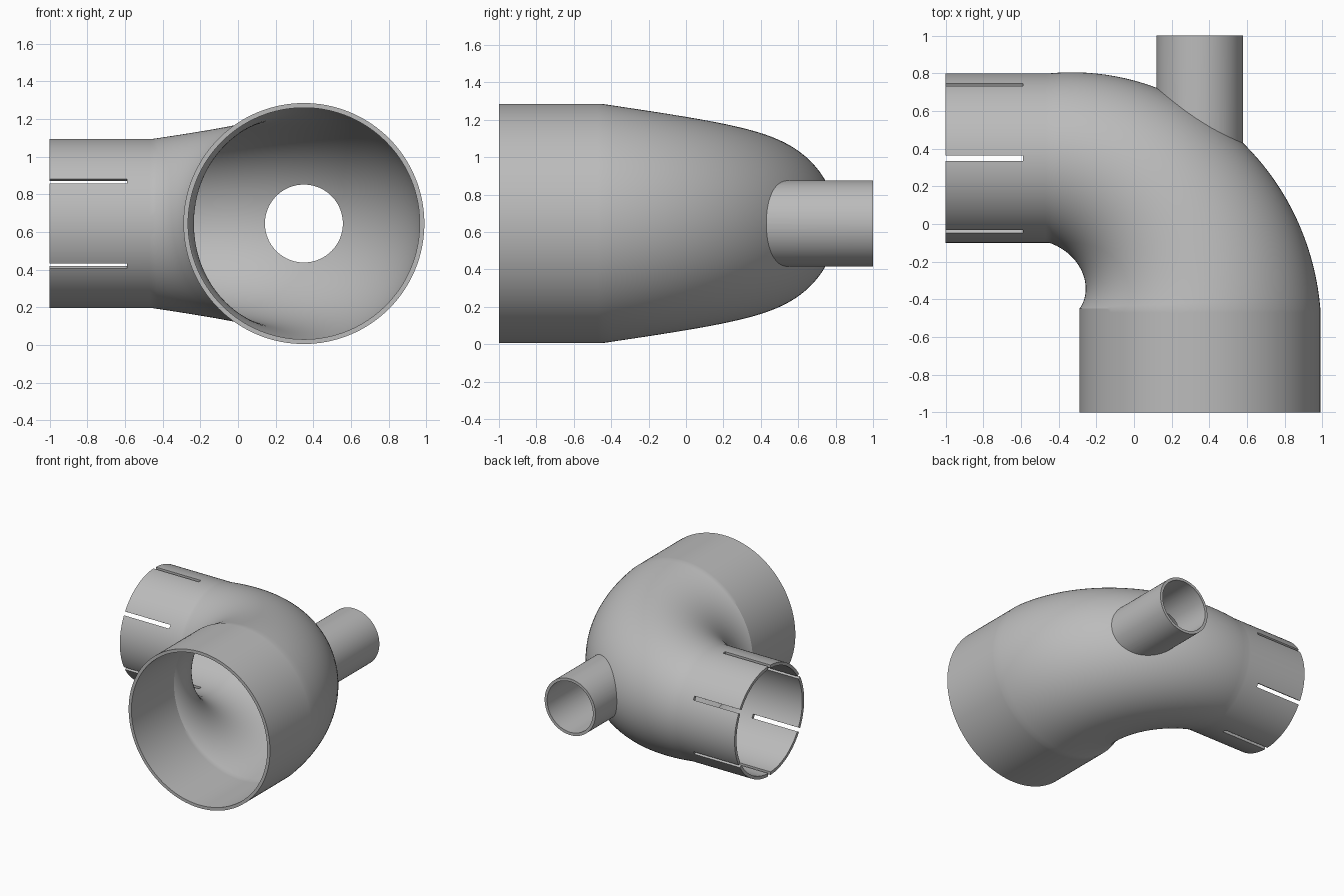
import bpy, bmesh
from math import sin, cos, pi, radians
from mathutils import Vector, Matrix

if "Cube" in bpy.data.objects:
    bpy.data.objects.remove(bpy.data.objects["Cube"])

AXIS_Z = 0.645            # height of every pipe axis
BEND = Vector((-0.45, -0.45, AXIS_Z))
BEND_R = 0.8
R_BIG, R_SMALL, WALL = 0.64, 0.45, 0.025
SIDES, STEPS = 128, 40

steel = bpy.data.materials.new("grey_steel")
steel.use_nodes = True
GREY = (0.5, 0.5, 0.5, 1)
steel.diffuse_color = GREY
steel.node_tree.nodes["Principled BSDF"].inputs["Base Color"].default_value = GREY


def to_object(bm, name):
    bmesh.ops.recalc_face_normals(bm, faces=bm.faces)
    mesh = bpy.data.meshes.new(name)
    bm.to_mesh(mesh)
    bm.free()
    mesh.materials.append(steel)
    obj = bpy.data.objects.new(name, mesh)
    bpy.context.collection.objects.link(obj)
    return obj


def elbow(name, inset, overshoot):
    """Solid reducing elbow: straight inlet, tapering bend, straight outlet."""
    stations = []         # (bend angle, distance along the straight, radius)
    for d in (0.55 + overshoot, 0.02):
        stations.append((0, -d, R_BIG))
    for i in range(STEPS + 1):
        t = i / STEPS
        stations.append((t * pi / 2, 0, R_BIG + (R_SMALL - R_BIG) * t))
    for d in (0.02, 0.55 + overshoot):
        stations.append((pi / 2, d, R_SMALL))
    bm = bmesh.new()
    rings = []
    for a, along, r in stations:
        out = Vector((cos(a), sin(a), 0))
        centre = BEND + out * BEND_R + Vector((-sin(a), cos(a), 0)) * along
        ring = []
        for k in range(SIDES):
            u = 2 * pi * k / SIDES
            offset = out * cos(u) + Vector((0, 0, sin(u)))
            ring.append(bm.verts.new(centre + offset * (r - inset)))
        rings.append(ring)
    for a, b in zip(rings, rings[1:]):
        for k in range(SIDES):
            n = (k + 1) % SIDES
            bm.faces.new((a[k], a[n], b[n], b[k]))
    bm.faces.new(rings[0])
    bm.faces.new(rings[-1])
    return to_object(bm, name)


def branch(name, radius, y0, y1):
    """Solid cylinder along y on the inlet axis."""
    bm = bmesh.new()
    place = Matrix.Translation((0.35, (y0 + y1) / 2, AXIS_Z)) @ Matrix.Rotation(pi / 2, 4, 'X')
    bmesh.ops.create_cone(bm, cap_ends=True, segments=96, radius1=radius,
                          radius2=radius, depth=y1 - y0, matrix=place)
    return to_object(bm, name)


def slot(name, angle):
    """Box that cuts one lengthwise slot in the outlet wall."""
    bm = bmesh.new()
    place = (Matrix.Translation((-0.84, 0.35, AXIS_Z)) @ Matrix.Rotation(angle, 4, 'X')
             @ Matrix.Translation((0, 0, R_SMALL)) @ Matrix.Diagonal((0.5, 0.03, 0.2, 1)))
    bmesh.ops.create_cube(bm, size=1, matrix=place)
    return to_object(bm, name)


def combine(target, tool, operation):
    tool.hide_render = True
    mod = target.modifiers.new(operation.lower(), 'BOOLEAN')
    mod.operation, mod.solver, mod.object = operation, 'EXACT', tool
    bpy.context.view_layer.objects.active = target
    bpy.ops.object.modifier_apply(modifier=mod.name)
    bpy.data.objects.remove(tool)


# Outer skin with the side branch
pipe = elbow("reducing_elbow_pipe", 0, 0)
combine(pipe, branch("branch_pipe", 0.23, 0.2, 1.0), 'UNION')

# Bores
combine(pipe, elbow("main_bore", WALL, 0.1), 'DIFFERENCE')
combine(pipe, branch("branch_bore", 0.207, 0.25, 1.1), 'DIFFERENCE')

# Six clamp slots around the outlet
for i in range(6):
    combine(pipe, slot("clamp_slot", radians(60 * i)), 'DIFFERENCE')

# Smooth shading with crisp rims
bpy.ops.object.select_all(action='DESELECT')
pipe.select_set(True)
bpy.context.view_layer.objects.active = pipe
bpy.ops.object.shade_smooth_by_angle(angle=radians(20))
